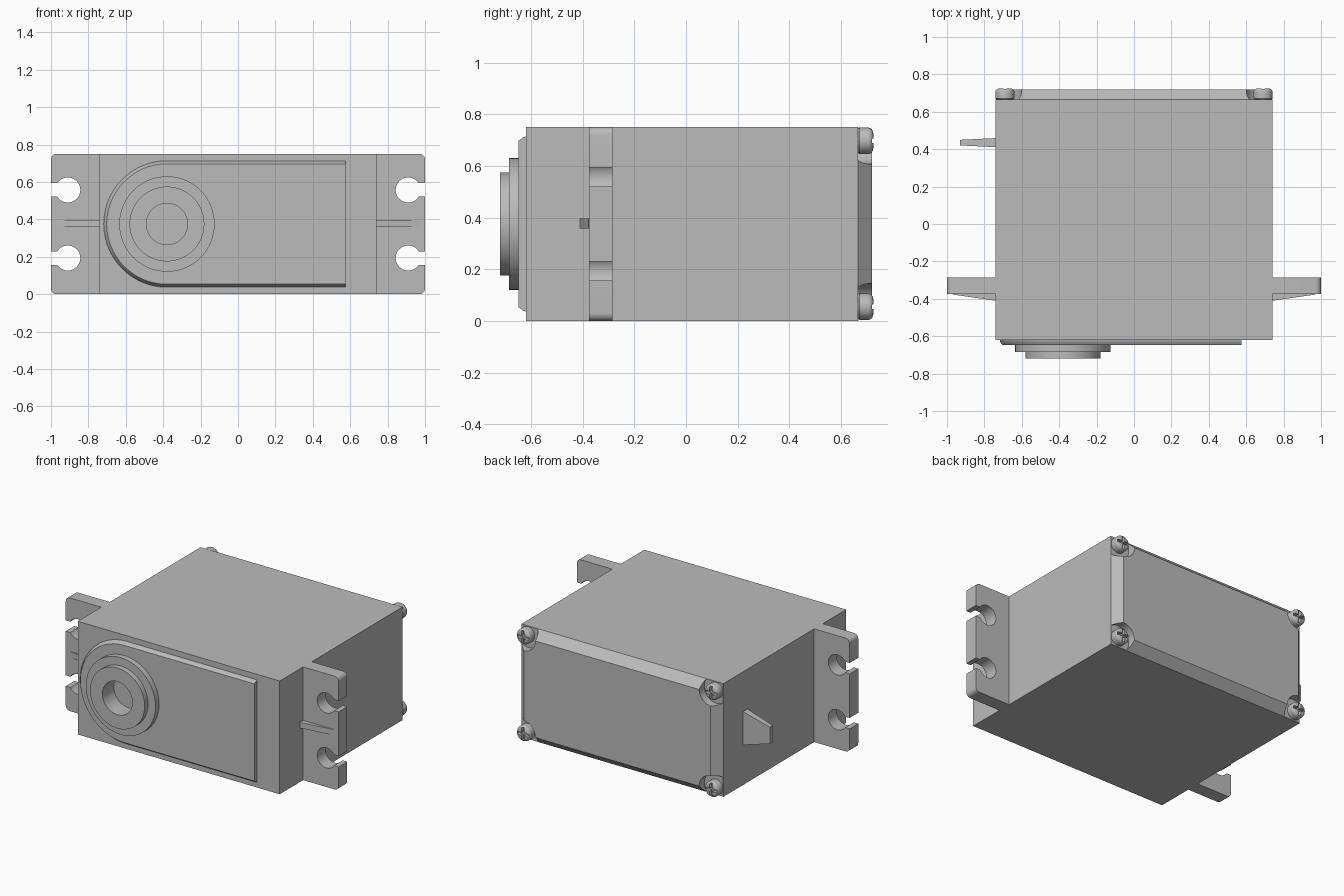
import bpy, bmesh
from math import sin, cos, pi, radians, sqrt, asin

cube = bpy.data.objects.get("Cube")
if cube:
    bpy.data.objects.remove(cube, do_unlink=True)

grey = bpy.data.materials.new("plain grey")
grey.use_nodes = True
grey.diffuse_color = (0.5, 0.5, 0.5, 1)
grey.node_tree.nodes["Principled BSDF"].inputs["Base Color"].default_value = (0.5, 0.5, 0.5, 1)


def loft(name, loops):
    """Join equal-length loops of points and cap both ends."""
    bm = bmesh.new()
    rings = [[bm.verts.new(p) for p in loop] for loop in loops]
    n = len(rings[0])
    for a, b in zip(rings, rings[1:]):
        for i in range(n):
            j = (i + 1) % n
            bm.faces.new((a[i], a[j], b[j], b[i]))
    bm.faces.new(rings[0])
    bm.faces.new(rings[-1])
    bmesh.ops.recalc_face_normals(bm, faces=bm.faces)
    mesh = bpy.data.meshes.new(name)
    bm.to_mesh(mesh)
    bm.free()
    mesh.materials.append(grey)
    obj = bpy.data.objects.new(name, mesh)
    bpy.context.collection.objects.link(obj)
    return obj


def at_y(outline, y):
    return [(x, y, z) for x, z in outline]


def arc(cx, cz, r, start, end, steps):
    angles = [radians(start + (end - start) * i / steps) for i in range(steps + 1)]
    return [(cx + r * cos(a), cz + r * sin(a)) for a in angles]


def rect(x0, x1, z0, z1):
    return [(x0, z0), (x1, z0), (x1, z1), (x0, z1)]


def turned(name, cx, cz, profile, steps=48):
    """Round part about a y axis; profile holds (radius, y) pairs."""
    return loft(name, [at_y(arc(cx, cz, r, 0, 360, steps)[:-1], y) for r, y in profile])


def cut(obj, cutters):
    bpy.context.view_layer.objects.active = obj
    for c in cutters:
        mod = obj.modifiers.new("cut", 'BOOLEAN')
        mod.operation, mod.solver, mod.object = 'DIFFERENCE', 'EXACT', c
        bpy.ops.object.modifier_apply(modifier=mod.name)


def discard(cutters):
    for c in cutters:
        bpy.data.objects.remove(c, do_unlink=True)


def smooth(obj):
    bpy.ops.object.select_all(action='DESELECT')
    obj.select_set(True)
    bpy.context.view_layer.objects.active = obj
    bpy.ops.object.shade_smooth_by_angle(angle=radians(30))


W, H, MID = 0.74, 0.75, 0.375
FRONT, BACK = -0.62, 0.665
SHAFT_X = -0.38

# Main case
case = loft("case", [at_y(rect(-W, W, 0, H), y) for y in (FRONT, BACK)])


# Raised arch-ended panel on the front
def arch(r):
    return [(0.575, MID + r)] + arc(SHAFT_X, MID, r, 90, 270, 40) + [(0.575, MID - r)]


panel = loft("front_panel", [at_y(arch(r), y) for r, y in
                             ((0.338, FRONT), (0.336, -0.63), (0.322, -0.648))])

# Stepped output boss with a blind bore
boss = turned("output_boss", SHAFT_X, MID, [(0.255, -0.64), (0.255, -0.685),
                                            (0.2, -0.685), (0.2, -0.72)], 64)
bore = turned("bore_cutter", SHAFT_X, MID, [(0.11, -0.6), (0.11, -0.8)])
for part in (case, panel, boss):
    cut(part, [bore])
    smooth(part)
discard([bore])

# Mounting ears with open screw holes and a stiffening rib
HOLE_X, HOLE_R, SLOT = 0.91, 0.067, 0.036
gap = asin(SLOT / HOLE_R) * 180 / pi
ear = [(W, 0)] + arc(0.97, 0.03, 0.03, -90, 0, 6)
for z in (0.193, 0.557):
    ear += [(1, z - SLOT)] + arc(HOLE_X, z, HOLE_R, -gap, gap - 360, 32) + [(1, z + SLOT)]
ear += arc(0.97, H - 0.03, 0.03, 0, 90, 6) + [(W, H)]
for side, s in (("left", 1), ("right", -1)):
    outline = [(s * x, z) for x, z in ear]
    smooth(loft(side + "_ear", [at_y(outline, y) for y in (-0.375, -0.285)]))
    loft(side + "_ear_rib", [[(s * W, -0.41, z), (s * 0.97, -0.377, z),
                              (s * 0.97, -0.37, z), (s * W, -0.37, z)]
                             for z in (0.358, 0.396)])

# Chamfered back cover, notched around the corner screws
C = 0.055
cover = loft("back_cover", [at_y(rect(-W, W, 0, H), BACK),
                            at_y(rect(C - W, W - C, C, H - C), BACK + C)])
spots = [(x, z) for x in (-0.69, 0.69) for z in (0.055, 0.697)]
notches = [turned("notch_cutter", x, z, [(0.09, BACK + 0.001), (0.09, 0.8)]) for x, z in spots]
cut(cover, notches)
discard(notches)
smooth(cover)

# Corner screws with rounded cross-slotted heads
R, ROUND = 0.051, 0.02
for i, (x, z) in enumerate(spots):
    dome = [(R - ROUND + ROUND * cos(a), 0.705 + ROUND * sin(a))
            for a in (k * pi / 12 for k in range(6))]
    screw = turned("cover_screw_%d" % (i + 1), x, z,
                   [(R - 0.006, BACK), (R, BACK + 0.006)] + dome + [(0.03, 0.725)], 32)
    slots = [loft("slot_cutter", [at_y(rect(x - a, x + a, z - b, z + b), y) for y in (0.703, 0.75)])
             for a, b in ((0.043, 0.009), (0.009, 0.043))]
    cut(screw, slots)
    discard(slots)
    smooth(screw)

# Tapered cable strain relief on the right side
loft("cable_relief", [[(x, 0.435 - t, MID - h), (x, 0.435 + t, MID - h),
                       (x, 0.435 + t, MID + h), (x, 0.435 - t, MID + h)]
                      for x, t, h in ((-W, 0.024, 0.11), (-0.93, 0.015, 0.055))])
